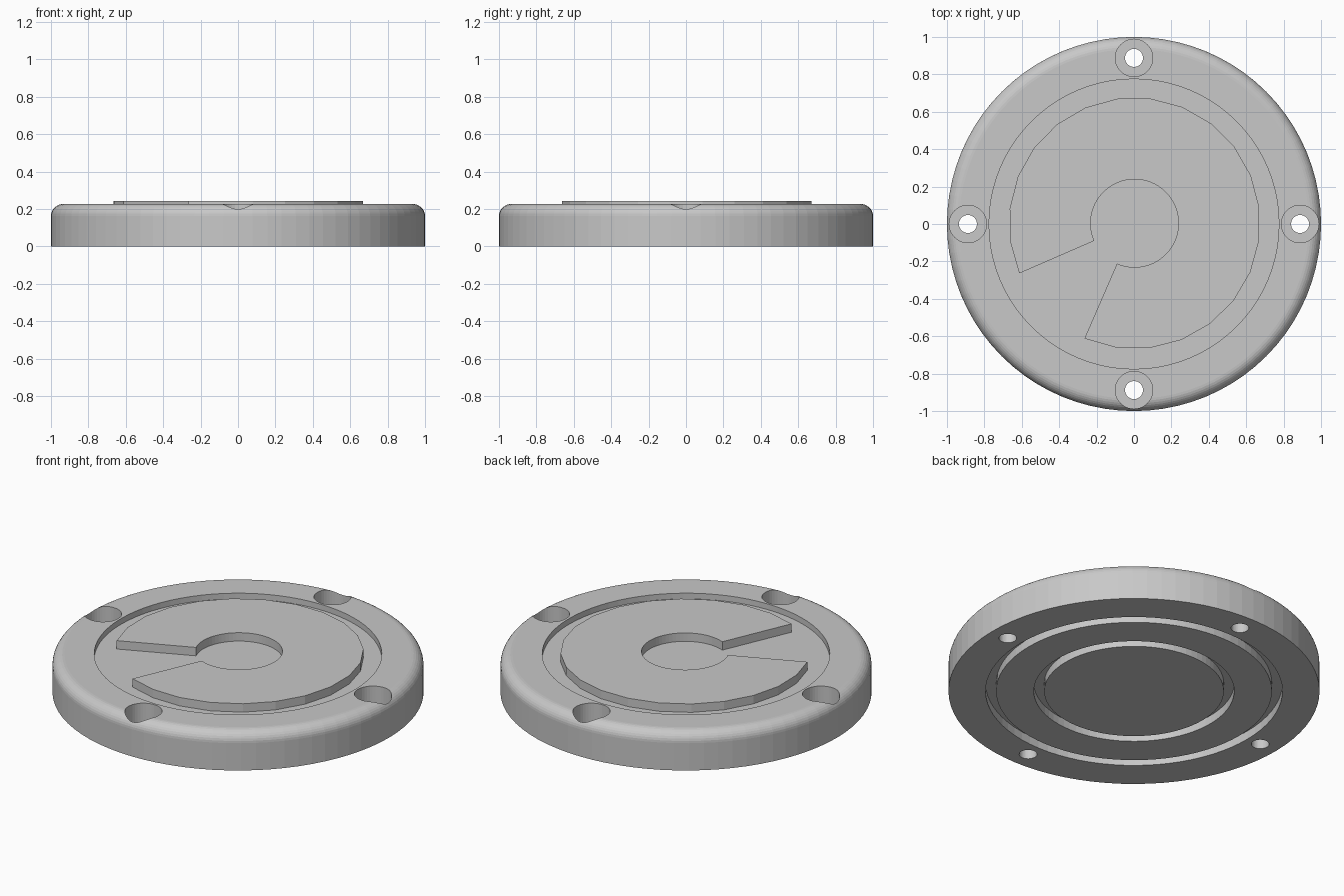
import bpy, bmesh, math
from math import sin, cos, pi, radians
from mathutils import Matrix, Vector

cube = bpy.data.objects.get("Cube")
if cube:
    bpy.data.objects.remove(cube, do_unlink=True)

grey = bpy.data.materials.new("plain grey")
grey.use_nodes = True
colour = (0.58, 0.58, 0.58, 1)
grey.diffuse_color = colour
grey.node_tree.nodes["Principled BSDF"].inputs["Base Color"].default_value = colour

TOP = 0.227        # rim height
FLOOR = 0.193      # recess floor
PLATE_TOP = 0.243
FILLET = 0.065
GROOVE = 0.05


def make_object(name, bm):
    bmesh.ops.recalc_face_normals(bm, faces=bm.faces)
    mesh = bpy.data.meshes.new(name)
    bm.to_mesh(mesh)
    bm.free()
    mesh.materials.append(grey)
    obj = bpy.data.objects.new(name, mesh)
    bpy.context.collection.objects.link(obj)
    return obj


def lathe(bm, profile, steps, centre=(0, 0, 0)):
    """Revolve an (r, z) profile that starts and ends on the axis."""
    new = [bm.verts.new((r, 0, z)) for r, z in profile]
    edges = [bm.edges.new(pair) for pair in zip(new, new[1:])]
    before = set(bm.verts) - set(new)
    bmesh.ops.spin(bm, geom=new + edges, cent=(0, 0, 0), axis=(0, 0, 1),
                   angle=2 * pi, steps=steps, use_merge=True)
    made = [v for v in bm.verts if v not in before]
    bmesh.ops.remove_doubles(bm, verts=made, dist=1e-5)
    made = [v for v in bm.verts if v not in before]
    bmesh.ops.translate(bm, verts=made, vec=Vector(centre))


# Round body: two ring grooves below, rounded rim, shallow recess above
profile = [(0, 0)]
for inner, outer in ((0.484, 0.54), (0.743, 0.8)):
    profile += [(inner, 0), (inner, GROOVE), (outer, GROOVE), (outer, 0)]
profile.append((1, 0))
for i in range(9):
    a = i / 8 * pi / 2
    profile.append((1 - FILLET + FILLET * cos(a), TOP - FILLET + FILLET * sin(a)))
profile += [(0.775, TOP), (0.775, FLOOR), (0, FLOOR)]
bm = bmesh.new()
lathe(bm, profile, 80)
body = make_object("round_body", bm)

# Four counterbored screw holes
bm = bmesh.new()
for k in range(4):
    a = k * pi / 2
    lathe(bm, [(0, -0.1), (0.048, -0.1), (0.048, 0.1), (0.1, 0.1), (0.1, 0.4), (0, 0.4)],
          40, (0.888 * cos(a), 0.888 * sin(a), 0))
cutter = make_object("screw_hole_cutter", bm)
cutter.hide_render = True
cut = body.modifiers.new("screw_holes", "BOOLEAN")
cut.operation = "DIFFERENCE"
cut.solver = "EXACT"
cut.object = cutter
bpy.context.view_layer.objects.active = body
bpy.ops.object.modifier_apply(modifier=cut.name)
bpy.data.objects.remove(cutter, do_unlink=True)

# Raised C-shaped plate: faceted outside, round hole inside
START, SWEEP = radians(246.5), radians(317)


def arc(radius, count):
    return [(radius * cos(START + SWEEP * i / count),
             radius * sin(START + SWEEP * i / count)) for i in range(count + 1)]


bm = bmesh.new()
outline = arc(0.672, 21) + arc(0.235, 63)[::-1]
face = bm.faces.new([bm.verts.new((x + 0.003, y + 0.004, FLOOR - 0.005)) for x, y in outline])
raised = bmesh.ops.extrude_face_region(bm, geom=[face])
bmesh.ops.translate(bm, vec=(0, 0, PLATE_TOP - FLOOR + 0.005),
                    verts=[g for g in raised["geom"] if isinstance(g, bmesh.types.BMVert)])
bmesh.ops.triangulate(bm, faces=[f for f in bm.faces if len(f.verts) > 4])
make_object("raised_c_plate", bm)
